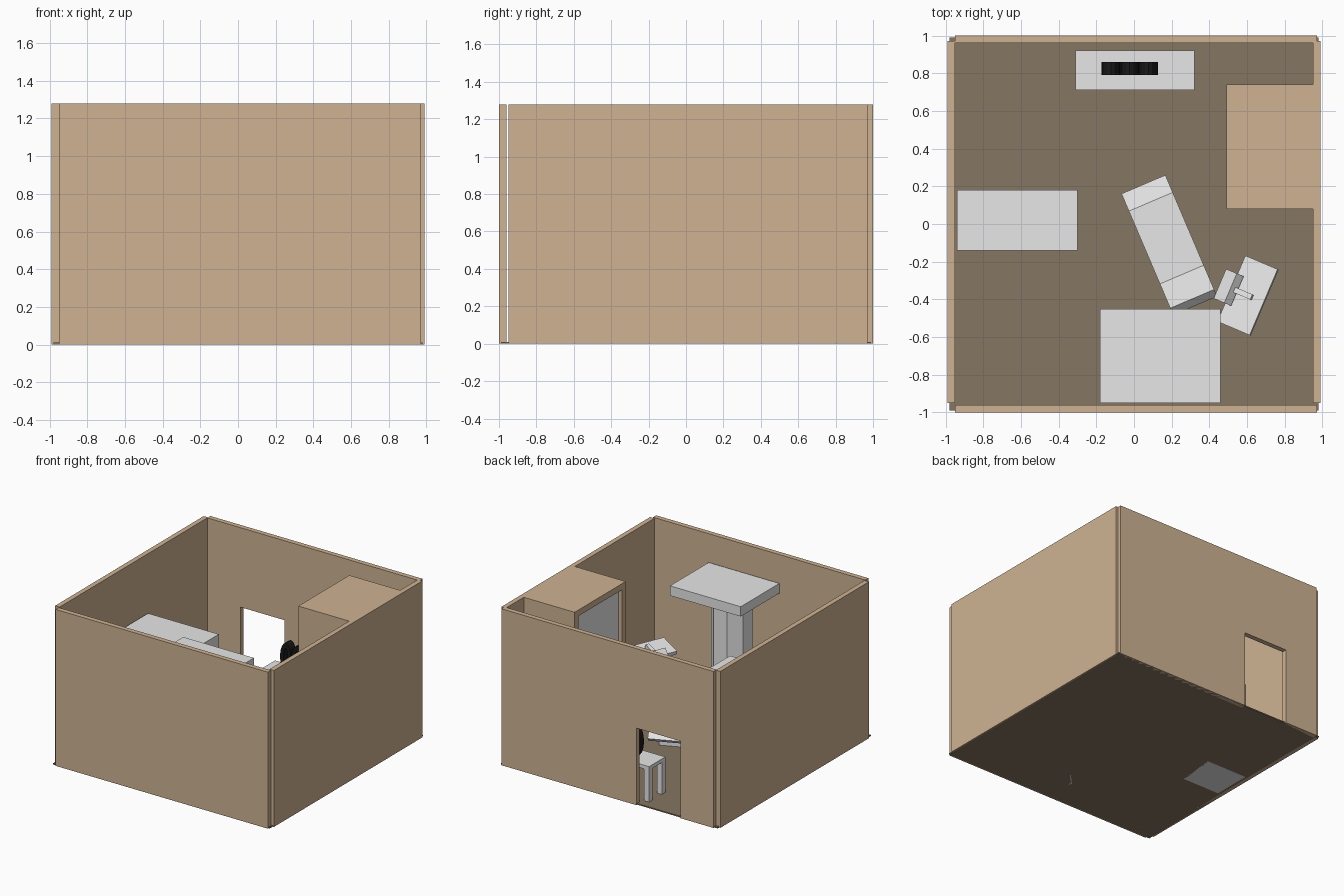
import bpy, bmesh, math
from mathutils import Matrix, Vector

if "Cube" in bpy.data.objects:
    bpy.data.objects.remove(bpy.data.objects["Cube"])


def material(name, rgb):
    m = bpy.data.materials.new(name)
    m.diffuse_color = (*rgb, 1)
    m.use_nodes = True
    m.node_tree.nodes["Principled BSDF"].inputs["Base Color"].default_value = m.diffuse_color
    return m


TAN = material("tan wall", (0.62, 0.45, 0.29))
BROWN = material("brown floor", (0.235, 0.18, 0.122))
WHITE = material("light grey", (0.8, 0.8, 0.8))
BLACK = material("black", (0.01, 0.01, 0.01))


def finish(name, bm, mat, matrix=None):
    bmesh.ops.recalc_face_normals(bm, faces=bm.faces)
    me = bpy.data.meshes.new(name)
    bm.to_mesh(me)
    bm.free()
    me.materials.append(mat)
    ob = bpy.data.objects.new(name, me)
    if matrix:
        ob.matrix_world = matrix
    bpy.context.collection.objects.link(ob)
    return ob


def box(name, x, y, z, mat, matrix=None):
    """Box given by (min, max) on each axis."""
    bm = bmesh.new()
    bmesh.ops.create_cube(bm, size=1)
    for v in bm.verts:
        v.co = Vector([a[0] + (c + 0.5) * (a[1] - a[0]) for a, c in zip((x, y, z), v.co)])
    return finish(name, bm, mat, matrix)


def prism(name, pts, depth, mat, matrix=None):
    """Extrude an (x, z) outline along y, centred."""
    bm = bmesh.new()
    f = bm.faces.new([bm.verts.new((p[0], -depth / 2, p[1])) for p in pts])
    r = bmesh.ops.extrude_face_region(bm, geom=[f])
    bmesh.ops.translate(bm, vec=(0, depth, 0),
                        verts=[v for v in r["geom"] if isinstance(v, bmesh.types.BMVert)])
    return finish(name, bm, mat, matrix)


H = 1.28

# floor and walls, with a doorway in the back wall
box("floor", (-0.98, 0.98), (-0.99, 0.99), (0, 0.01), BROWN)
box("front_wall", (-0.95, 0.97), (-1, -0.96), (0, H), TAN)
box("left_wall", (-0.99, -0.95), (-0.95, 0.97), (0, H), TAN)
box("right_wall", (0.95, 0.99), (-0.95, 0.97), (0, H), TAN)
door = [(-0.95, 0), (-0.65, 0), (-0.65, 0.63), (-0.25, 0.63), (-0.25, 0), (0.97, 0), (0.97, H), (-0.95, H)]
prism("back_wall", door, 0.04, TAN, Matrix.Translation((0, 0.98, 0)))

# corner closet: frame around a recessed door panel
box("closet_body", (0.53, 0.95), (0.08, 0.74), (0, H), TAN)
box("closet_jamb_front", (0.49, 0.53), (0.08, 0.13), (0, H), TAN)
box("closet_jamb_back", (0.49, 0.53), (0.69, 0.74), (0, H), TAN)
box("closet_lintel", (0.49, 0.53), (0.13, 0.69), (1.23, H), TAN)
box("closet_door", (0.522, 0.531), (0.13, 0.69), (0.01, 1.23), WHITE)

# tall counter by the left wall
box("counter", (-0.94, -0.30), (-0.14, 0.18), (0, 0.8), WHITE)

# high slab on an eight-sided column
box("slab", (-0.18, 0.46), (-0.95, -0.45), (0.97, 1.05), WHITE)
bm = bmesh.new()
bmesh.ops.create_cone(bm, cap_ends=True, segments=8, radius1=0.158, radius2=0.158, depth=0.97)
finish("column", bm, WHITE,
       Matrix.Translation((0.14, -0.79, 0.485)) @ Matrix.Rotation(math.pi / 8, 4, "Z"))

# small desk by the back wall
box("desk_top", (-0.31, 0.32), (0.71, 0.92), (0.27, 0.30), WHITE)
for x in (-0.31, 0.275):
    for y in (0.71, 0.875):
        box("desk_leg", (x, x + 0.045), (y, y + 0.045), (0.01, 0.27), WHITE)

# three black rounded frames standing on the desk
for i in range(3):
    bm = bmesh.new()
    n = 16
    loops = []
    for w, h, y in ((0.05, 0.12, -0.035), (0.05, 0.12, 0.035), (0.02, 0.08, 0.035), (0.02, 0.08, -0.035)):
        loops.append([bm.verts.new((w * math.cos(2 * math.pi * k / n), y,
                                    h * math.sin(2 * math.pi * k / n))) for k in range(n)])
    for a in range(4):
        p, q = loops[a], loops[(a + 1) % 4]
        for k in range(n):
            bm.faces.new((p[k], p[(k + 1) % n], q[(k + 1) % n], q[k]))
    finish("desk_ornament", bm, BLACK, Matrix.Translation((-0.123 + 0.1 * i, 0.825, 0.42)))

# reclining chair, turned in the room
turn = math.atan2(-0.61, 0.26)
chair = Matrix.Translation((0.05, 0.21, 0)) @ Matrix.Rotation(turn, 4, "Z")
outline = [(0, 0.15), (0.1, 0.27), (0.52, 0.27), (0.66, 0.48),
           (0.70, 0.44), (0.56, 0.22), (0.11, 0.22), (0.03, 0.12)]
prism("recliner", outline, 0.253, WHITE, chair)
box("recliner_base", (0.2, 0.46), (-0.08, 0.08), (0.01, 0.22), WHITE, chair)

# tilted tray beside the chair, on a stand, with a small screen and arm
tray = (Matrix.Translation((0.605, -0.38, 0.5)) @ Matrix.Rotation(math.radians(-23), 4, "Z")
        @ Matrix.Rotation(math.radians(-12), 4, "Y"))
box("tray", (-0.095, 0.095), (-0.19, 0.19), (-0.015, 0.015), WHITE, tray)
box("tray_stand", (0.585, 0.625), (-0.4, -0.36), (0.01, 0.5), WHITE)
box("tray_arm", (-0.09, 0.03), (-0.015, 0.015), (0.015, 0.05), WHITE, tray)
box("tray_screen", (-0.025, 0.025), (-0.085, 0.085), (-0.05, 0.05), WHITE,
    tray @ Matrix.Translation((-0.11, 0, 0.02)) @ Matrix.Rotation(math.radians(50), 4, "Y"))
